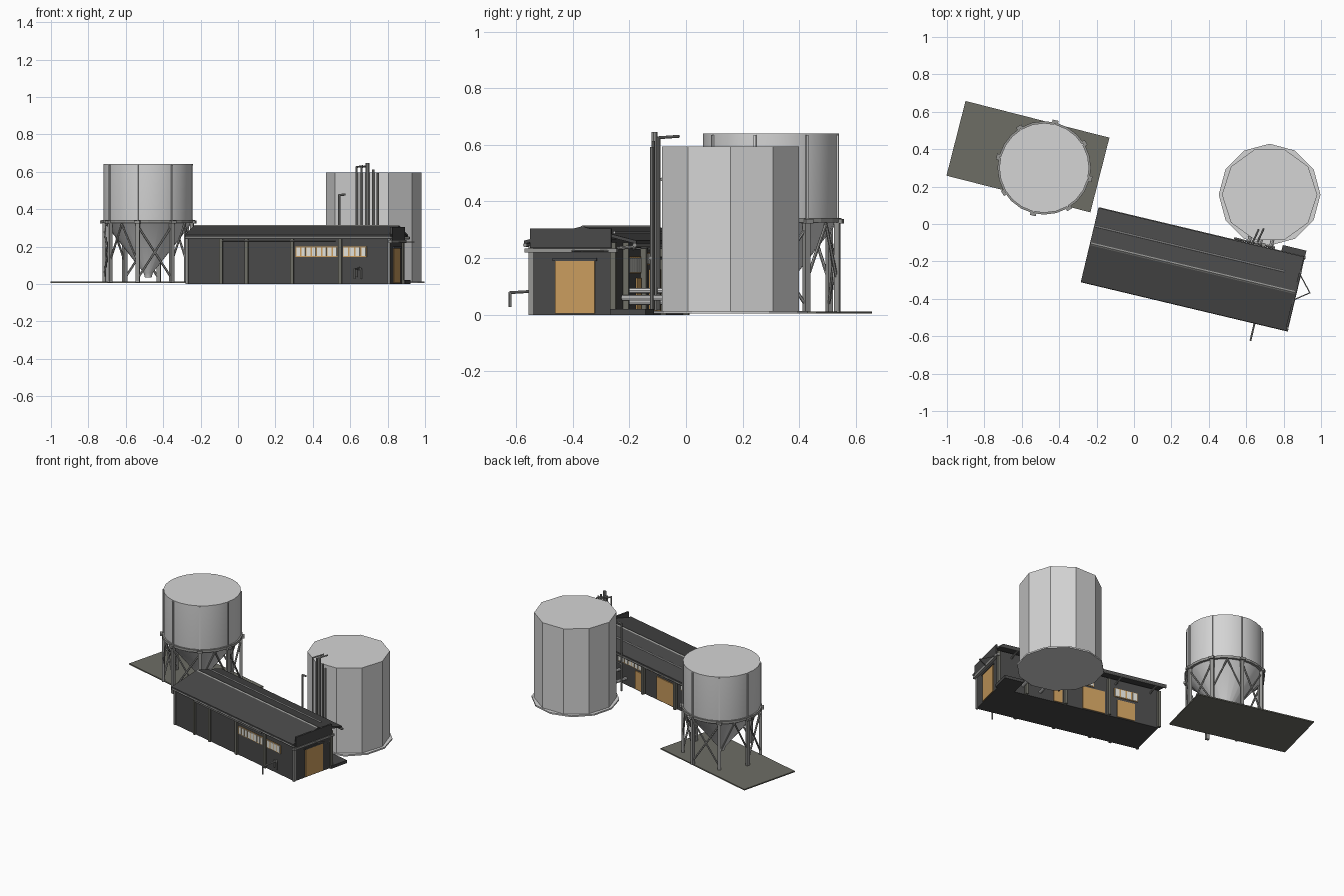
import bpy, bmesh
from math import sin, cos, pi, radians
from mathutils import Matrix, Vector

if "Cube" in bpy.data.objects:
    bpy.data.objects.remove(bpy.data.objects["Cube"])


def material(name, r, g, b):
    m = bpy.data.materials.new(name)
    m.use_nodes = True
    m.diffuse_color = (r, g, b, 1)
    m.node_tree.nodes["Principled BSDF"].inputs["Base Color"].default_value = (r, g, b, 1)
    return m


pale = material("pale tank metal", .66, .66, .66)
steel = material("grey steel", .3, .3, .29)
dark = material("dark cladding", .065, .065, .065)
concrete = material("concrete", .155, .155, .13)
wood = material("ochre door", .58, .33, .11)
glass = material("light pane", .75, .75, .7)

WORLD = Matrix()
HALL = Matrix.Rotation(radians(-13.4), 4, 'Z')


def finish(name, bm, mat, frame=WORLD):
    bmesh.ops.recalc_face_normals(bm, faces=bm.faces)
    mesh = bpy.data.meshes.new(name)
    bm.to_mesh(mesh)
    bm.free()
    mesh.materials.append(mat)
    ob = bpy.data.objects.new(name, mesh)
    ob.matrix_world = frame
    bpy.context.collection.objects.link(ob)
    return ob


def box(name, x, y, z, mat, frame=HALL):
    """Box from (low, high) ranges."""
    bm = bmesh.new()
    bmesh.ops.create_cube(bm, size=1)
    for v in bm.verts:
        v.co = [a + (b - a) * (c + .5) for (a, b), c in zip((x, y, z), v.co)]
    return finish(name, bm, mat, frame)


def tube(name, points, r, mat, frame=HALL, sides=8):
    """Straight tubes joined through the points."""
    bm = bmesh.new()
    points = [Vector(p) for p in points]
    for a, b in zip(points, points[1:]):
        d = b - a
        m = Matrix.Translation((a + b) / 2) @ d.to_track_quat('Z', 'Y').to_matrix().to_4x4()
        bmesh.ops.create_cone(bm, cap_ends=True, segments=sides, radius1=r, radius2=r,
                              depth=d.length + r, matrix=m)
    return finish(name, bm, mat, frame)


def extrude(name, profile, u0, u1, mat):
    """Cross-section in (v, z) swept along the hall."""
    bm = bmesh.new()
    face = bm.faces.new([bm.verts.new((u0, v, z)) for v, z in profile])
    new = bmesh.ops.extrude_face_region(bm, geom=[face])["geom"]
    bmesh.ops.translate(bm, vec=(u1 - u0, 0, 0), verts=[g for g in new if isinstance(g, bmesh.types.BMVert)])
    return finish(name, bm, mat, HALL)


def turned(name, rings, sides, centre, mat, turn=0, smooth=False):
    """Closed solid through (radius, z) rings."""
    bm = bmesh.new()
    loops = [[bm.verts.new((r * cos(turn + 2 * pi * k / sides), r * sin(turn + 2 * pi * k / sides), z))
              for k in range(sides)] for r, z in rings]
    bm.faces.new(loops[0])
    bm.faces.new(loops[-1])
    for lo, hi in zip(loops, loops[1:]):
        for k in range(sides):
            n = (k + 1) % sides
            bm.faces.new((lo[k], lo[n], hi[n], hi[k]))
    ob = finish(name, bm, mat, Matrix.Translation((*centre, 0)))
    if smooth:
        bpy.ops.object.select_all(action='DESELECT')
        ob.select_set(True)
        bpy.context.view_layer.objects.active = ob
        bpy.ops.object.shade_smooth_by_angle(angle=radians(30))
    return ob


# Hall shell, roof and trims
FRONT, BACK, LEFT, RIGHT = -.345, -.055, -.195, .915
RIDGE = -.157
extrude("hall_walls", [(FRONT, 0), (BACK, 0), (BACK, .268), (RIDGE, .299), (FRONT, .247)], LEFT, RIGHT, dark)
extrude("hall_roof", [(-.367, .25), (RIDGE, .3), (.04, .25), (.04, .262), (RIDGE, .312), (-.367, .262)],
        -.205, .925, dark)
box("end_fascia", (.918, .93), (FRONT, -.05), (.235, .305), dark)
box("back_step", (.8, .93), (BACK, .075), (0, .02), dark)
extrude("ridge_cap", [(RIDGE - .008, .31), (RIDGE + .008, .31), (RIDGE, .316)], -.2, .92, steel)
tube("roof_conduit", [(-.2, -.06, .291), (.84, -.06, .291)], .004, pale)
tube("front_gutter", [(-.2, -.362, .246), (.93, -.362, .246)], .007, steel)
tube("back_gutter", [(-.2, .036, .246), (.93, .036, .246)], .008, steel)
box("end_rail", (.914, .932), (FRONT - .02, -.03), (.219, .234), steel)
for u in (-.14, .1, .34, .58, .82):
    tube("back_rafter", [(u, BACK, .235), (u, .03, .242)], .006, steel)

# Wall posts
for u in (-.01, .13, .38, .645):
    box("front_post", (u - .009, u + .009), (FRONT - .012, FRONT), (0, .245), concrete)
for u in (LEFT, .15, .45, .72, RIGHT):
    box("back_post", (u - .009, u + .009), (BACK, BACK + .02), (0, .255), concrete)
for u in (LEFT, RIGHT):
    box("corner_post", (u - .01, u + .004), (FRONT - .008, FRONT + .008), (0, .245), steel)


# Doors and windows
def window_row(name, u0, u1, z0, z1, count, v, side):
    box(name + "_frame", (u0, u1), sorted((v, v + side * .004)), (z0, z1), wood)
    step = (u1 - u0) / count
    for k in range(count):
        a = u0 + k * step
        box(name + "_pane", (a + step * .14, a + step * .86), sorted((v, v + side * .007)),
            (z0 + .004, z1 - .004), glass)


window_row("front_window_a", .40, .63, .145, .2, 8, FRONT, -1)
window_row("front_window_b", .66, .79, .145, .2, 4, FRONT, -1)
window_row("back_window_a", .47, .69, .145, .205, 7, BACK, 1)
window_row("back_window_b", .25, .43, .175, .22, 5, BACK, 1)
window_row("back_window_c", -.05, .11, .145, .205, 4, BACK, 1)
for u0, u1, top in ((.175, .33, .16), (-.03, .09, .125), (.47, .53, .13)):
    box("back_door", (u0, u1), (BACK, BACK + .006), (.005, top), wood)
box("end_door", (RIGHT, RIGHT + .006), (-.257, -.113), (.005, .19), wood)
box("end_door_lintel", (RIGHT, RIGHT + .008), (-.265, -.105), (.19, .2), dark)

# Small fittings on the front and the right end
tube("front_outlet", [(.75, FRONT, .085), (.75, -.46, .078), (.75, -.46, .03)], .005, steel)
tube("outlet_loop", [(.76, FRONT - .008, .03), (.76, FRONT - .008, .08), (.735, FRONT - .008, .08),
                     (.735, FRONT - .008, .04)], .005, steel)
tube("front_conduit", [(.0, FRONT - .015, .232), (.62, FRONT - .015, .232)], .004, steel)
tube("end_bracket", [(.92, -.05, .225), (1.0, -.14, .225), (.92, -.2, .225)], .003, steel)

# Tall vent pipes behind the hall
for u, v, top, r in ((.545, .05, .475, .006), (.64, .05, .625, .006), (.665, .06, .625, .005),
                     (.70, .052, .64, .011), (.73, .055, .61, .006), (.755, .055, .59, .006)):
    tube("vent_pipe", [(u, v, .02), (u, v, top)], r, steel)
tube("short_vent_hook", [(.545, .05, .475), (.575, .05, .478)], .006, steel)
for u, v in ((.64, .05), (.665, .06)):
    tube("tall_vent_hook", [(u, v, .625), (u + .015, v + .075, .63)], .005, steel)
tube("vent_tie", [(.54, .05, .2), (.76, .05, .2)], .005, steel)
for u, z in ((.62, .045), (.68, .085), (.74, .06)):
    tube("feed_pipe", [(u, BACK, z), (u, .16, z)], .01, pale)

# Storage tank
TANK = (.725, .157)
turned("storage_tank", [(.255, .012), (.255, .595)], 10, TANK, pale)
turned("tank_base", [(.272, .004), (.272, .014)], 12, TANK, pale)

# Hopper silo on its yard slab
SILO = Vector((-.48, .3, 0))
yard = Matrix.Translation((-.567, .36, 0)) @ Matrix.Rotation(radians(-14.3), 4, 'Z')
box("yard_slab", (-.397, .397), (-.206, .206), (.004, .012), concrete, yard)
turned("silo_body", [(.018, .035), (.025, .06), (.238, .33), (.24, .345), (.24, .64)], 24, SILO.xy, pale, smooth=True)
turned("silo_ring", [(.242, .325), (.25, .325), (.25, .342), (.242, .342)], 24, SILO.xy, steel)


def around(k, r, z):
    a = radians(-13.5 + 45 * k)
    return SILO + Vector((r * cos(a), r * sin(a), z))


for k in range(8):
    spin = Matrix.Translation(SILO) @ Matrix.Rotation(radians(-13.5 + 45 * k), 4, 'Z')
    box("silo_leg", (.232, .25), (-.011, .011), (.008, .33), steel, spin)
    box("leg_bracket", (.225, .262), (-.016, .016), (.322, .338), steel, spin)
    box("silo_rib", (.236, .246), (-.004, .004), (.34, .635), pale, spin)
    if k % 2 == 0:
        tube("silo_brace", [around(k, .24, .03), around(k + 1, .24, .31)], .006, steel, WORLD, 6)
        tube("silo_brace", [around(k, .24, .31), around(k + 1, .24, .03)], .006, steel, WORLD, 6)
    else:
        tube("silo_strut", [around(k, .24, .12), around(k + .5, .24, .32), around(k + 1, .24, .12)],
             .006, steel, WORLD, 6)
